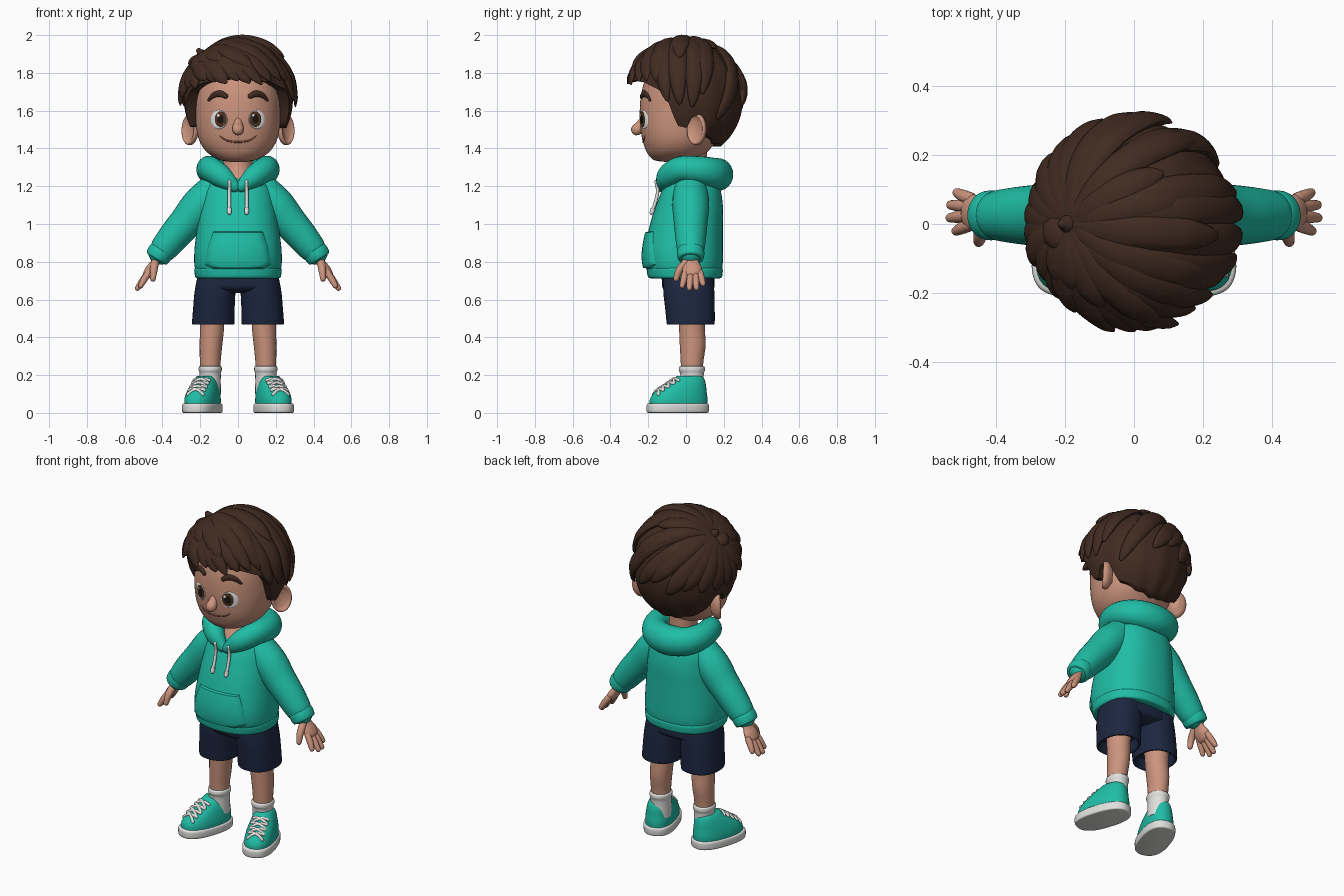
import bpy, bmesh, math, random
from mathutils import Vector, Matrix
from mathutils.bvhtree import BVHTree

if "Cube" in bpy.data.objects:
    bpy.data.objects.remove(bpy.data.objects["Cube"])

random.seed(4)
V, rad = Vector, math.radians


def material(name, r, g, b):
    m = bpy.data.materials.new(name)
    m.diffuse_color = (r, g, b, 1)
    m.use_nodes = True
    m.node_tree.nodes["Principled BSDF"].inputs["Base Color"].default_value = m.diffuse_color
    return m


HAIR = material("hair brown", .052, .024, .015)
SKIN = material("skin", .60, .295, .205)
TEAL = material("teal cloth", .014, .51, .38)
NAVY = material("navy cloth", .012, .020, .052)
WHITE = material("off white", .74, .74, .72)
EYE = material("eye white", .85, .85, .85)
IRIS = material("iris brown", .085, .035, .015)
DARK = material("pupil dark", .012, .008, .006)
LIP = material("mouth line", .25, .09, .06)


def make(name, verts, faces, mat):
    me = bpy.data.meshes.new(name)
    me.from_pydata(verts, [], faces)
    bm = bmesh.new()
    bm.from_mesh(me)
    bmesh.ops.recalc_face_normals(bm, faces=bm.faces)
    for f in bm.faces:
        f.smooth = True
    bm.to_mesh(me)
    bm.free()
    me.set_sharp_from_angle(angle=rad(55))
    me.materials.append(mat)
    bpy.context.collection.objects.link(bpy.data.objects.new(name, me))
    return BVHTree.FromPolygons(verts, faces)


def skin(name, rings, mat):
    """Join equal rings of points into a closed, capped surface."""
    n = len(rings[0])
    faces = [(i * n + j, i * n + (j + 1) % n, (i + 1) * n + (j + 1) % n, (i + 1) * n + j)
             for i in range(len(rings) - 1) for j in range(n)]
    faces += [tuple(range(n)), tuple(range((len(rings) - 1) * n, len(rings) * n))]
    return make(name, [p for r in rings for p in r], faces, mat)


def spline(pts, k):
    """Catmull-Rom resampling of tuples of any length."""
    out, last = [], len(pts) - 1
    for i in range(last):
        a, b, c, d = (pts[min(max(j, 0), last)] for j in (i - 1, i, i + 1, i + 2))
        for s in range(k):
            t = s / k
            out.append(tuple(.5 * (2 * q + (r - p) * t + (2 * p - 5 * q + 4 * r - u) * t * t
                       + (3 * q - p - 3 * r + u) * t ** 3) for p, q, r, u in zip(a, b, c, d)))
    return out + [pts[-1]]


def loft(name, rings, mat, M=Matrix(), e=2, n=40, k=4):
    """Stack of superellipse rings (centre x, front y, back y, z, half width)."""
    res = []
    for cx, y0, y1, z, rx in spline(rings, k):
        ring = []
        for j in range(n):
            c, s = math.cos(j * math.tau / n), math.sin(j * math.tau / n)
            ring.append(M @ V((cx + rx * math.copysign(abs(c) ** (2 / e), c),
                        (y0 + y1) / 2 + (y1 - y0) / 2 * math.copysign(abs(s) ** (2 / e), s), z)))
        res.append(ring)
    return skin(name, res, mat)


def tube(name, pts, mat, up=(0, 0, 1), flat=1, n=14, k=5):
    """Round-ended tube through (x, y, z, radius) points."""
    P = [(V(p[:3]), max(p[3], .002)) for p in spline(pts, k)]
    T = [(P[min(i + 1, len(P) - 1)][0] - P[max(i - 1, 0)][0]).normalized() for i in range(len(P))]
    row = [(p, r, t) for (p, r), t in zip(P, T)]
    for end, sign in ((0, -1), (-1, 1)):
        p, r, t = row[end]
        cap = [(p + t * sign * r * flat * math.sin(rad(a)), r * math.cos(rad(a)), t) for a in (30, 58, 80)]
        row = cap[::-1] + row if end == 0 else row + cap
    rings = []
    for p, r, t in row:
        u = V(up(p) if callable(up) else up)
        side = t.cross(u).normalized()
        nor = side.cross(t)
        rings.append([p + side * r * math.cos(j * math.tau / n) + nor * r * flat * math.sin(j * math.tau / n)
                      for j in range(n)])
    return skin(name, rings, mat)


def front(bvh, x, z):
    hit = bvh.ray_cast(V((x, -2, z)), V((0, 1, 0)))[0]
    return hit.y if hit else 0


def patch(name, bvh, outline, mat, off):
    """Thin raised plate projected from the front onto a surface."""
    n = len(outline)
    cx, cz = sum(p[0] for p in outline) / n, sum(p[1] for p in outline) / n
    rings = []
    for s in (1, .96, .8, .6, .4, .2, .02):
        ring = [(cx + (x - cx) * s, cz + (z - cz) * s) for x, z in outline]
        rings.append([V((x, front(bvh, x, z) - (off if s < 1 else 0), z)) for x, z in ring])
    skin(name, rings, mat)


def oval(x, z, rx, rz, n=28):
    return [(x + rx * math.cos(i * math.tau / n), z + rz * math.sin(i * math.tau / n)) for i in range(n)]


# Head and neck
head = loft("head", [(0, -.10, -.05, 1.328, .03), (0, -.165, .03, 1.337, .09), (0, -.198, .09, 1.365, .145),
            (0, -.216, .13, 1.40, .182), (0, -.232, .17, 1.45, .208), (0, -.242, .2, 1.52, .222),
            (0, -.245, .22, 1.6, .226), (0, -.235, .23, 1.7, .224), (0, -.2, .2, 1.8, .2),
            (0, -.12, .12, 1.88, .12)], SKIN, e=2.2, n=64)
loft("neck", [(0, -.115, .11, 1.19, .1), (0, -.09, .11, 1.25, .085), (0, -.055, .11, 1.31, .078),
     (0, -.05, .11, 1.42, .078)], SKIN)
tube("nose", [(0, -.225, 1.57, .012), (0, -.24, 1.525, .026), (0, -.26, 1.5, .031)], SKIN, up=(1, 0, 0))
tube("mouth", [(x, front(head, x, z) + .001, z, r) for x, z, r in
     ((-.095, 1.465, .003), (-.06, 1.443, .005), (0, 1.434, .005), (.06, 1.443, .005), (.095, 1.465, .003))], LIP, n=8)
for s in (1, -1):
    patch("eye_white", head, oval(.1 * s, 1.553, .044, .05), EYE, .003)
    patch("iris", head, oval(.092 * s, 1.555, .032, .042), IRIS, .005)
    patch("pupil", head, oval(.092 * s, 1.555, .017, .024), DARK, .007)
    patch("eye_glint", head, oval(.092 * s - .012, 1.575, .008, .008, 12), EYE, .009)
    tube("eyebrow", [(x * s, front(head, x * s, z) - .002, z, r) for x, z, r in
         ((.155, 1.655, .008), (.13, 1.68, .014), (.095, 1.69, .017), (.062, 1.675, .013))], HAIR, up=(0, 1, 0), flat=.7)
    # Ear: shallow dish facing outward and forward
    out = V((.78 * s, -.62, .05)).normalized()
    across = V((0, 0, 1)).cross(out).normalized()
    up = out.cross(across)
    M = Matrix((across, up, out)).transposed().to_4x4()
    M.translation = V((.25 * s, .06, 1.5))
    loft("ear", [(0, -.04, .04, -.035, .025), (0, -.076, .076, -.012, .052), (0, -.083, .083, .008, .06),
         (0, -.074, .074, .02, .052), (0, -.055, .055, .01, .036), (0, -.02, .02, .003, .014)], SKIN, M)

# Hair cap: dome whose lower edge follows the hairline
C, R = V((0, 0, 1.66)), V((.288, .3, .31))
LINE = [(0, 1.77), (40, 1.75), (62, 1.71), (72, 1.64), (80, 1.52), (91, 1.51), (97, 1.57), (108, 1.57),
        (116, 1.47), (140, 1.43), (181, 1.41)]


def hairline(a):
    for (a0, z0), (a1, z1) in zip(LINE, LINE[1:]):
        if a0 <= a <= a1:
            return z0 + (z1 - z0) * (a - a0) / (a1 - a0)


def dome(d, k=1.0):
    return C + V((R.x * d.x, R.y * d.y, R.z * d.z)) * k


def direction(a, z):
    c = (z - C.z) / R.z
    s = math.sqrt(max(0, 1 - c * c))
    return V((math.sin(rad(a)) * s, -math.cos(rad(a)) * s, c))


rings = []
for i in range(24):
    t = min((i + .3) / 22, 1)
    ring = []
    for j in range(120):
        a = j * 3 - 180
        ph = t * math.acos((hairline(abs(a)) - C.z) / R.z)
        d = V((math.sin(rad(a)) * math.sin(ph), -math.cos(rad(a)) * math.sin(ph), math.cos(ph)))
        p = dome(d, 1 + .012 * t * math.sin(rad(a * 13)))
        if i == 23:
            p.x, p.y = p.x * .68, p.y * .68
        ring.append(p)
    rings.append(ring)
skin("hair_cap", rings, HAIR)

# Hair locks sweeping out from the off-centre crown
CROWN = V((-.655, 0, .755)).normalized()


def lock(a, z, w, lift, start=.05):
    end = direction(a, z)
    pts = []
    for t, r in ((0, .45), (.25, .8), (.5, 1), (.75, .95), (.92, .6), (1, .2)):
        d = CROWN.slerp(end, start + (1 - start) * t)
        pts.append((*dome(d, 1.005 + lift * t * t), w * r))
    tube("hair_lock", pts, HAIR, up=lambda p: p - C, flat=.5, n=12)


for a in range(-96, 97, 12):
    low = 1.725 if abs(a) < 62 else 1.64
    lock(a, low + random.uniform(-.015, .035), random.uniform(.042, .055), random.uniform(.05, .09))
for a in range(-80, 90, 20):
    lock(a + random.uniform(-6, 6), random.uniform(1.8, 1.87), .05, random.uniform(.07, .11))
for a in range(106, 256, 18):
    lock(a, random.uniform(1.56, 1.74), .05, random.uniform(.02, .05))
for a in (35, 75, 115, 150):
    lock(a, 1.92, .045, .045)
tube("crown_tuft", [(*dome(CROWN, .97), .035), (*dome(CROWN, 1.05), .024), (*dome(CROWN, 1.1), .014)], HAIR, up=(0, 1, 0))

# Hoodie body, hem, pocket, hood and drawstrings
body = loft("hoodie_body", [(0, -.17, .17, .725, .21), (0, -.205, .188, .755, .225), (0, -.218, .195, .80, .232),
            (0, -.216, .195, .88, .229), (0, -.19, .195, 1.0, .214), (0, -.158, .195, 1.1, .2),
            (0, -.122, .18, 1.19, .18), (0, -.09, .15, 1.245, .13), (0, -.03, .1, 1.265, .06)], TEAL, e=2.35, n=56)
loft("hoodie_hem", [(0, -.17, .165, .712, .205), (0, -.198, .188, .716, .224), (0, -.206, .194, .742, .23),
     (0, -.206, .192, .766, .229), (0, -.18, .17, .772, .2)], TEAL, e=2.35, n=56)
corners = [(-.13, .96), (.13, .96), (.16, .87), (.175, .785), (.13, .765), (-.13, .765), (-.175, .785), (-.16, .87)]
outline = [(a[0] + (b[0] - a[0]) * t / 5, a[1] + (b[1] - a[1]) * t / 5)
           for a, b in zip(corners, corners[1:] + corners[:1]) for t in range(5)]
patch("pocket", body, outline, TEAL, .016)
half = [(.02, -.125, 1.2, .03), (.085, -.1, 1.25, .055), (.145, -.03, 1.29, .062), (.15, .07, 1.285, .068),
        (.1, .145, 1.27, .075)]
tube("hood", half + [(0, .17, 1.262, .08)] + [(-x, y, z, r) for x, y, z, r in half[::-1]], TEAL, flat=1.08, n=24, k=8)

for s in (1, -1):
    tube("drawstring", [(.045 * s, -.158, 1.225, .009)] + [(.046 * s, min(front(body, .046 * s, z) - .012, -.15), z, r)
         for z, r in ((1.17, .009), (1.11, .009), (1.085, .009), (1.08, .013), (1.06, .012))], WHITE, up=(1, 0, 0), n=10)
    # Sleeve, cuff and hand
    arm_up = (.85 * s, 0, .53)
    tube("sleeve", [(x * s, .025, z, r) for x, z, r in ((.13, 1.175, .09), (.2, 1.1, .098), (.27, 1.015, .09),
         (.335, .94, .083), (.39, .873, .074), (.41, .85, .066))], TEAL, up=arm_up, n=24)
    loft("cuff", [(0, -.06, .06, -.03, .055), (0, -.07, .07, -.027, .065), (0, -.072, .072, 0, .067),
         (0, -.066, .066, .025, .061), (0, -.045, .045, .028, .042)], TEAL,
         Matrix.Translation((.418 * s, .025, .838)) @ Matrix.Rotation(rad(148 * s), 4, 'Y'))
    tube("palm", [(.415 * s, .025, .85, .036), (.44 * s, .028, .80, .04), (.462 * s, .032, .762, .053),
         (.477 * s, .036, .738, .05)], SKIN, up=arm_up, flat=.5)
    for y0, y1, x1, z1 in ((-.002, -.02, .515, .665), (.025, .018, .532, .652), (.05, .055, .53, .653), (.073, .09, .512, .675)):
        tube("finger", [(.472 * s, y0, .745, .018), ((.477 + x1) / 2 * s, (y0 + y1) / 2, (.75 + z1) / 2, .018),
             (x1 * s, y1, z1 + .008, .014)], SKIN, up=arm_up)
    tube("thumb", [(.44 * s, 0, .795, .022), (.446 * s, -.035, .755, .02), (.45 * s, -.052, .71, .015)], SKIN, up=(1, 0, 0))

    # Shorts leg, leg and sock
    loft("shorts_leg", [(.115 * s, -.12, .145, .72, .1), (.122 * s, -.12, .15, .64, .108), (.128 * s, -.11, .152, .55, .11),
         (.131 * s, -.103, .152, .48, .112), (.131 * s, -.098, .147, .468, .108), (.131 * s, -.088, .137, .475, .097),
         (.131 * s, -.08, .13, .53, .09)], NAVY, e=2.3)
    loft("leg", [(.138 * s, -.045, .105, .56, .068), (.138 * s, -.037, .1, .45, .064), (.143 * s, -.033, .104, .36, .06),
         (.147 * s, -.028, .092, .27, .055), (.147 * s, -.025, .085, .18, .052)], SKIN)
    loft("sock", [(.147 * s, -.025, .085, .248, .05), (.147 * s, -.036, .098, .244, .06), (.147 * s, -.038, .1, .225, .061),
         (.147 * s, -.03, .094, .2, .056), (.147 * s, -.03, .094, .1, .056)], WHITE)
    # Shoe, turned outward
    M = Matrix.Translation((.165 * s, .03, 0)) @ Matrix.Rotation(rad(18 * s), 4, 'Z')
    loft("shoe_sole", [(0, -.235, .08, 0, .082), (0, -.245, .09, .006, .09), (0, -.246, .092, .04, .091),
         (0, -.238, .085, .05, .085)], WHITE, M, e=2.5)
    shoe = loft("shoe_upper", [(0, -.232, .082, .04, .083), (0, -.228, .084, .075, .083), (0, -.2, .08, .112, .077),
                (0, -.145, .076, .15, .067), (0, -.1, .068, .178, .056), (0, -.08, .055, .195, .045)], TEAL, M, e=2.3)

    def lace_point(x, y):
        p = M @ V((x, y, 1))
        hit = shoe.ray_cast(p, V((0, 0, -1)))[0]
        return (*(hit or M @ V((x, y, .15))), .009)

    for y in (-.1, -.13, -.16, -.185):
        for tilt in (.012, -.012):
            tube("lace", [lace_point(x, y + tilt * x / .04) for x in (-.042, -.02, 0, .02, .042)], WHITE, n=8, k=3)

# Shorts seat
loft("shorts_seat", [(0, -.08, .1, .635, .1), (0, -.122, .148, .66, .2), (0, -.128, .15, .70, .216),
     (0, -.13, .15, .75, .212)], NAVY, e=2.5)
